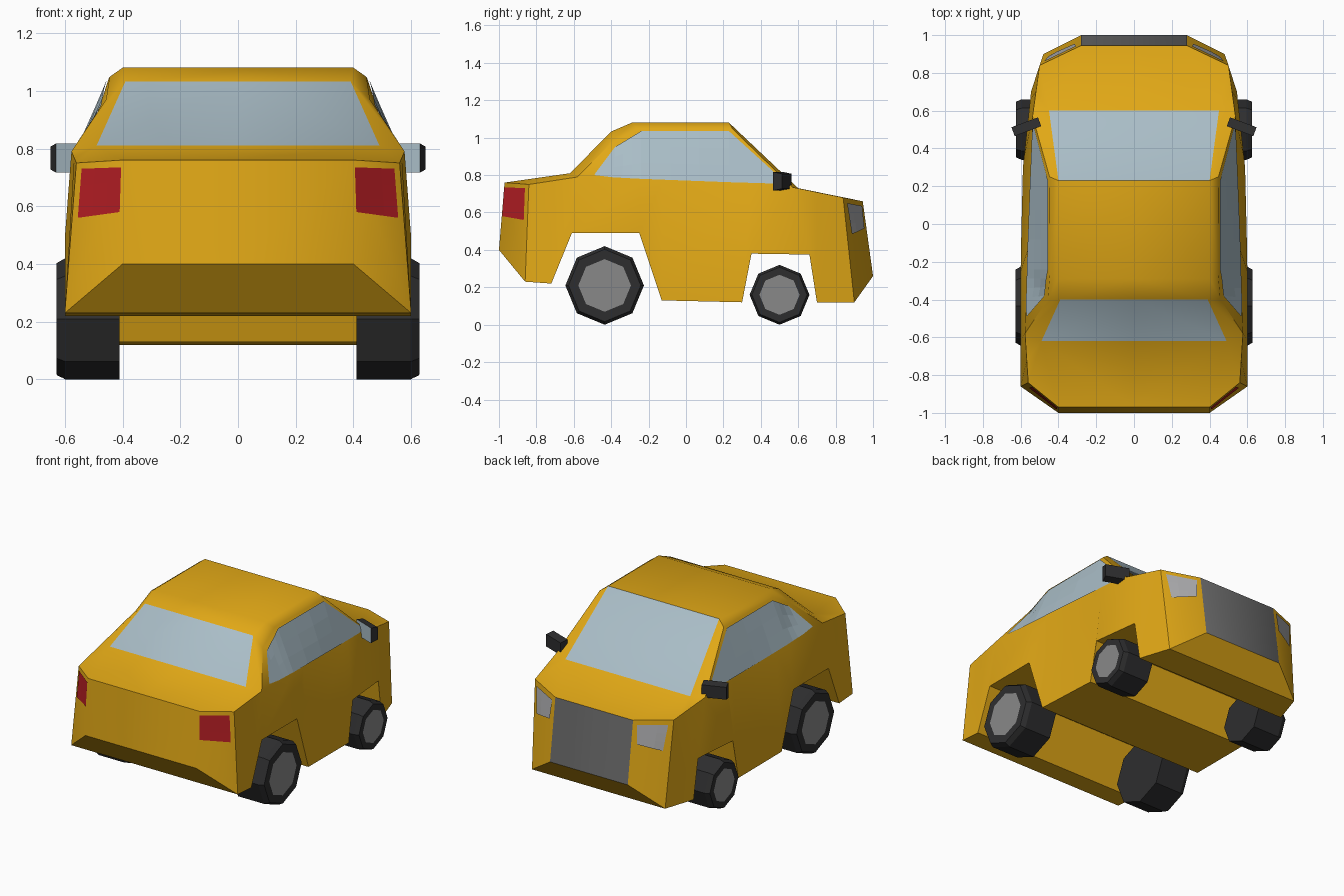
import bpy, bmesh, math
from mathutils import Vector
from mathutils.bvhtree import BVHTree

if "Cube" in bpy.data.objects:
    bpy.data.objects.remove(bpy.data.objects["Cube"])


def material(name, r, g, b):
    m = bpy.data.materials.new(name)
    m.diffuse_color = (r, g, b, 1)
    m.use_nodes = True
    m.node_tree.nodes["Principled BSDF"].inputs["Base Color"].default_value = m.diffuse_color
    return m


PAINT = material("paint", .75, .39, .008)
GLASS = material("glass", .40, .51, .57)
RED = material("red lens", .48, .013, .018)
RUBBER = material("rubber", .027, .027, .028)
HUB = material("hub grey", .25, .25, .25)
GRILLE = material("grille grey", .15, .15, .15)
LAMP = material("lamp", .42, .42, .43)


def finish(name, bm, mats, mirror=False, smooth=None):
    """Turn a bmesh into an object, optionally mirroring it over x = 0."""
    if mirror:
        geo = bmesh.ops.duplicate(bm, geom=bm.verts[:] + bm.edges[:] + bm.faces[:])["geom"]
        bmesh.ops.scale(bm, vec=(-1, 1, 1), verts=[g for g in geo if isinstance(g, bmesh.types.BMVert)])
        bmesh.ops.reverse_faces(bm, faces=[g for g in geo if isinstance(g, bmesh.types.BMFace)])
        bmesh.ops.remove_doubles(bm, verts=bm.verts[:], dist=1e-4)
    me = bpy.data.meshes.new(name)
    bm.to_mesh(me)
    for m in mats:
        me.materials.append(m)
    ob = bpy.data.objects.new(name, me)
    bpy.context.collection.objects.link(ob)
    if smooth:
        bpy.ops.object.select_all(action='DESELECT')
        ob.select_set(True)
        bpy.context.view_layer.objects.active = ob
        bpy.ops.object.shade_smooth_by_angle(angle=math.radians(smooth))
    return ob


def along(pts, y):
    """Interpolate a polyline whose points start with y."""
    for a, b in zip(pts, pts[1:]):
        if y <= b[0] + 1e-6:
            t = max(0, (y - a[0]) / (b[0] - a[0]))
            return [p + (q - p) * t for p, q in zip(a[1:], b[1:])]
    return list(pts[-1][1:])


# Body shell: sill profile (y low, z low, y at belt), sill width, belt line (y, x, z)
SILL = [(-.86, .23, -.84), (-.72, .22, -.72), (-.61, .49, -.58), (-.25, .49, -.25), (-.13, .13, -.13),
        (.30, .12, .30), (.35, .38, .35), (.66, .375, .57), (.70, .12, .70), (.90, .12, .84)]
WIDTH = [(-.86, .60), (-.2, .60), (.3, .588), (.7, .545), (.9, .48)]
BELT = [(-.84, .56, .75), (-.58, .577, .79), (.57, .537, .735), (.84, .50, .68)]

bm = bmesh.new()


def face(*pts, mat=0):
    bm.faces.new([bm.verts.new(p) for p in pts]).material_index = mat


def slab(a, b, mat=0):
    """Face from the centre line out to points a and b."""
    face((0, a[1], a[2]), a, b, (0, b[1], b[2]), mat=mat)


low = [(along(WIDTH, y)[0], y, z) for y, z, t in SILL]
belt = [(along(BELT, t)[0], t, along(BELT, t)[1]) for y, z, t in SILL]
for i in range(len(low) - 1):
    slab(low[i], low[i + 1])
    face(low[i], low[i + 1], belt[i + 1], belt[i])

# Rear and front ends, trunk lid, hood
rear_mid, rear_top, deck = (.40, -1, .40), (.40, -.97, .76), (.49, -.62, .81)
nose_mid, nose_top, cowl = (.28, 1, .26), (.28, .945, .66), (.45, .60, .73)
for mid, top, inner, k, edge, mat in ((rear_mid, rear_top, deck, 0, belt[:3], 0),
                                      (nose_mid, nose_top, cowl, -1, belt[:-4:-1], 2)):
    slab(low[k], mid)
    slab(mid, top, mat)
    slab(top, inner)
    face(low[k], belt[k], top, mid)
    face(top, *edge, inner)

# Cabin: windscreen, roof, rear window, pillars, sides
roof = [cowl, (.40, .23, 1.08), (.40, -.29, 1.08), (.39, -.40, 1.033), deck]
rail = [belt[7], (.447, .25, 1.045), (.445, -.26, 1.048), (.457, -.40, .97), belt[2]]
for i in range(4):
    slab(roof[i], roof[i + 1], mat=1 if i in (0, 3) else 0)
    face(roof[i], rail[i], rail[i + 1], roof[i + 1])
face(*belt[2:8], *rail[1:4])
bmesh.ops.remove_doubles(bm, verts=bm.verts[:], dist=1e-4)
tree_bm = bm.copy()
bmesh.ops.triangulate(tree_bm, faces=tree_bm.faces[:])
tree = BVHTree.FromBMesh(tree_bm)
tree_bm.free()
body = finish("body", bm, [PAINT, GLASS, GRILLE], mirror=True)
bm2 = bmesh.new()
bm2.from_mesh(body.data)
bmesh.ops.recalc_face_normals(bm2, faces=bm2.faces[:])
bm2.to_mesh(body.data)
body.select_set(True)
bpy.context.view_layer.objects.active = body
bpy.ops.object.shade_smooth_by_angle(angle=math.radians(40))


# Windows and lamps laid on the shell by projection
def panel(name, cols, ray, mat, n=3):
    ray = Vector(ray)
    p = bmesh.new()
    fine = []
    for (a, b), (c, d) in zip(cols, cols[1:]):
        for s in range(n):
            t = s / n
            fine.append((Vector(a).lerp(Vector(c), t), Vector(b).lerp(Vector(d), t)))
    fine.append((Vector(cols[-1][0]), Vector(cols[-1][1])))
    grid = []
    for a, b in fine:
        row = []
        for j in range(n + 1):
            u, z = a.lerp(b, j / n)
            start = Vector((3, u, z)) if ray.x else Vector((u, -3 * ray.y, z))
            hit = tree.ray_cast(start, ray)[0]
            row.append(p.verts.new(hit - ray * .005))
        grid.append(row)
    for r, q in zip(grid, grid[1:]):
        for j in range(n):
            f = p.faces.new((r[j], q[j], q[j + 1], r[j + 1]))
            f.normal_update()
            if f.normal.dot(ray) > 0:
                f.normal_flip()
    finish(name, p, [mat], mirror=True)


panel("side_windows", [((-.49, .80), (-.485, .81)), ((-.39, .788), (-.38, .95)), ((-.24, .78), (-.24, 1.035)),
                       ((.23, .762), (.23, 1.035)), ((.47, .755), (.53, .762))], (-1, 0, 0), GLASS)
panel("tail_lights", [((.41, .58), (.405, .735)), ((.555, .56), (.542, .73))], (0, 1, 0), RED)
panel("headlights", [((.315, .515), (.305, .635)), ((.455, .485), (.475, .65))], (0, -1, 0), LAMP)


# Wheels: eight-sided tyre with chamfered outer edge and a flat hub
def wheel(name, y, r, outer):
    def ring(b, x, rad):
        return [b.verts.new((x, y + rad * math.cos(k * math.pi / 4), r + rad * math.sin(k * math.pi / 4)))
                for k in range(8)]
    b = bmesh.new()
    rings = [ring(b, x, q) for x, q in ((.41, r), (outer - .03, r), (outer, r * .92), (outer, r * .67))]
    b.faces.new(rings[0][::-1])
    for p, q in zip(rings, rings[1:]):
        for k in range(8):
            b.faces.new((p[k], p[(k + 1) % 8], q[(k + 1) % 8], q[k]))
    b.faces.new(rings[-1]).material_index = 1
    bmesh.ops.recalc_face_normals(b, faces=b.faces[:])
    finish(name, b, [RUBBER, HUB], mirror=True)


wheel("rear_wheels", -.435, .21, .628)
wheel("front_wheels", .50, .16, .625)

# Door mirrors: tapered angled boxes with glass on the rearward face
b = bmesh.new()
bmesh.ops.create_cube(b, size=1)
for v in b.verts:
    taper = .8 if v.co.y > 0 else 1
    v.co = Vector((v.co.x * .15, v.co.y * .05, v.co.z * .10 * taper))
b.normal_update()
for f in b.faces:
    if f.normal.y < -.9:
        f.material_index = 1
c, s = math.cos(-.36), math.sin(-.36)
for v in b.verts:
    x, y, z = v.co
    v.co = (.57 + x * c - y * s, .515 + x * s + y * c, .767 + z)
finish("door_mirrors", b, [RUBBER, GLASS], mirror=True)
